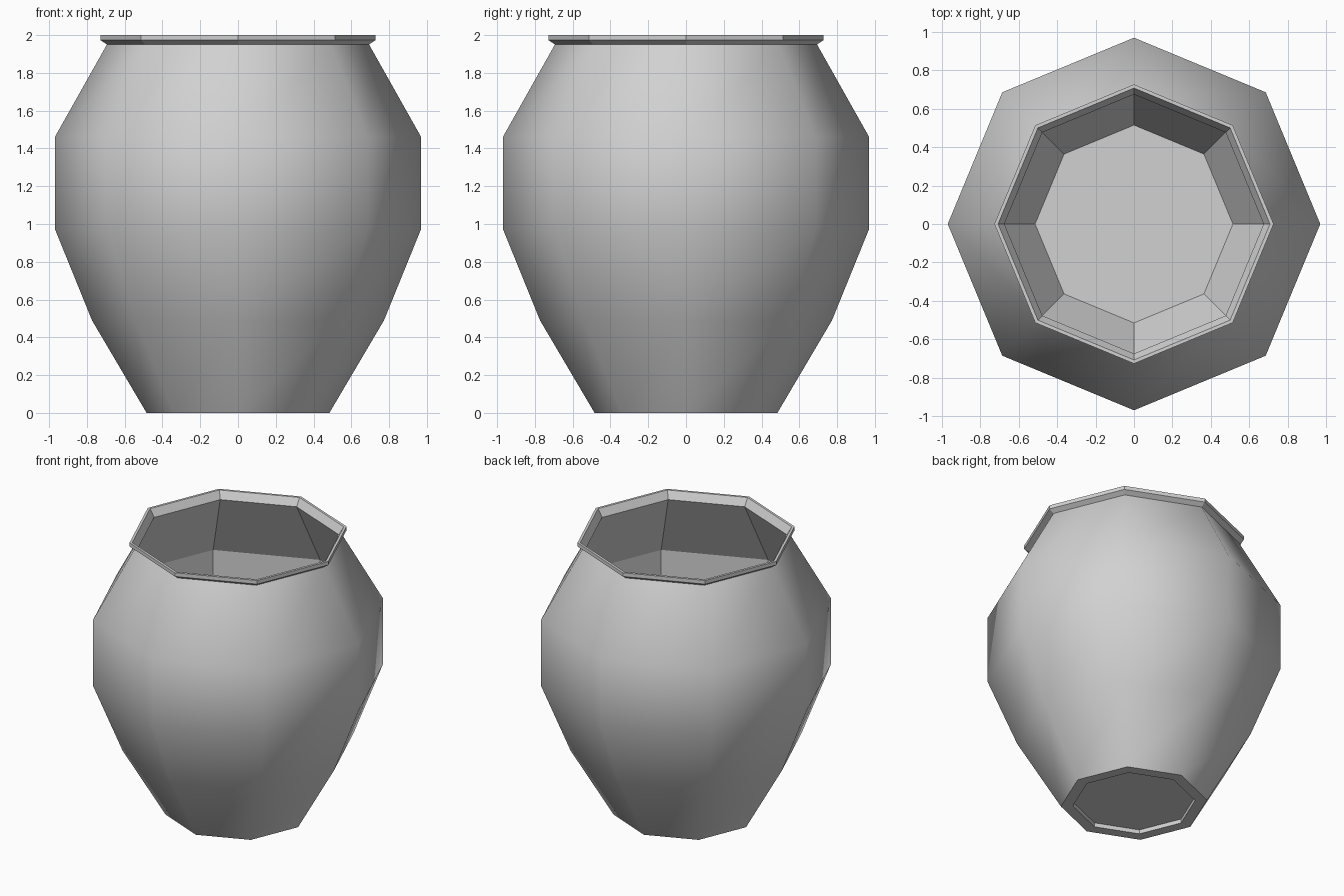
import bpy, bmesh, math

cube = bpy.data.objects.get("Cube")
if cube:
    bpy.data.objects.remove(cube, do_unlink=True)

SIDES = 8

# Single clay colour
clay = bpy.data.materials.new("grey_clay")
clay.use_nodes = True
colour = (0.64, 0.64, 0.64, 1.0)
clay.diffuse_color = colour
bsdf = next(n for n in clay.node_tree.nodes if n.type == "BSDF_PRINCIPLED")
bsdf.inputs["Base Color"].default_value = colour
bsdf.inputs["Roughness"].default_value = 0.8

# Closed profile (radius, height): under the foot, up the outside, over the rim, down the inside
foot = [(0.405, 0.03), (0.405, 0.0)]
outside = [(0.484, 0.0), (0.773, 0.49), (0.97, 0.975), (0.97, 1.46), (0.694, 1.95)]
rim = [(0.727, 1.973), (0.727, 2.0), (0.708, 2.0), (0.675, 1.945)]
inside = [(0.945, 1.455), (0.945, 0.98), (0.75, 0.5), (0.515, 0.085)]
profile = foot + outside + rim + inside
first_smooth = len(foot)
last_smooth = first_smooth + len(outside) - 1


def ring(bm, radius, height):
    step = math.tau / SIDES
    return [bm.verts.new((radius * math.cos(i * step), radius * math.sin(i * step), height))
            for i in range(SIDES)]


# Eight-sided pot: smooth outer wall, flat foot, rim and interior
bm = bmesh.new()
rings = [ring(bm, r, z) for r, z in profile]
for band, (low, high) in enumerate(zip(rings, rings[1:])):
    for i in range(SIDES):
        j = (i + 1) % SIDES
        face = bm.faces.new((low[i], low[j], high[j], high[i]))
        face.smooth = first_smooth <= band < last_smooth

# Recessed underside and inner floor
bm.faces.new(list(reversed(rings[0])))
bm.faces.new(rings[-1])
bmesh.ops.recalc_face_normals(bm, faces=bm.faces)

mesh = bpy.data.meshes.new("pot")
bm.to_mesh(mesh)
bm.free()
mesh.materials.append(clay)
pot = bpy.data.objects.new("pot", mesh)
bpy.context.collection.objects.link(pot)
